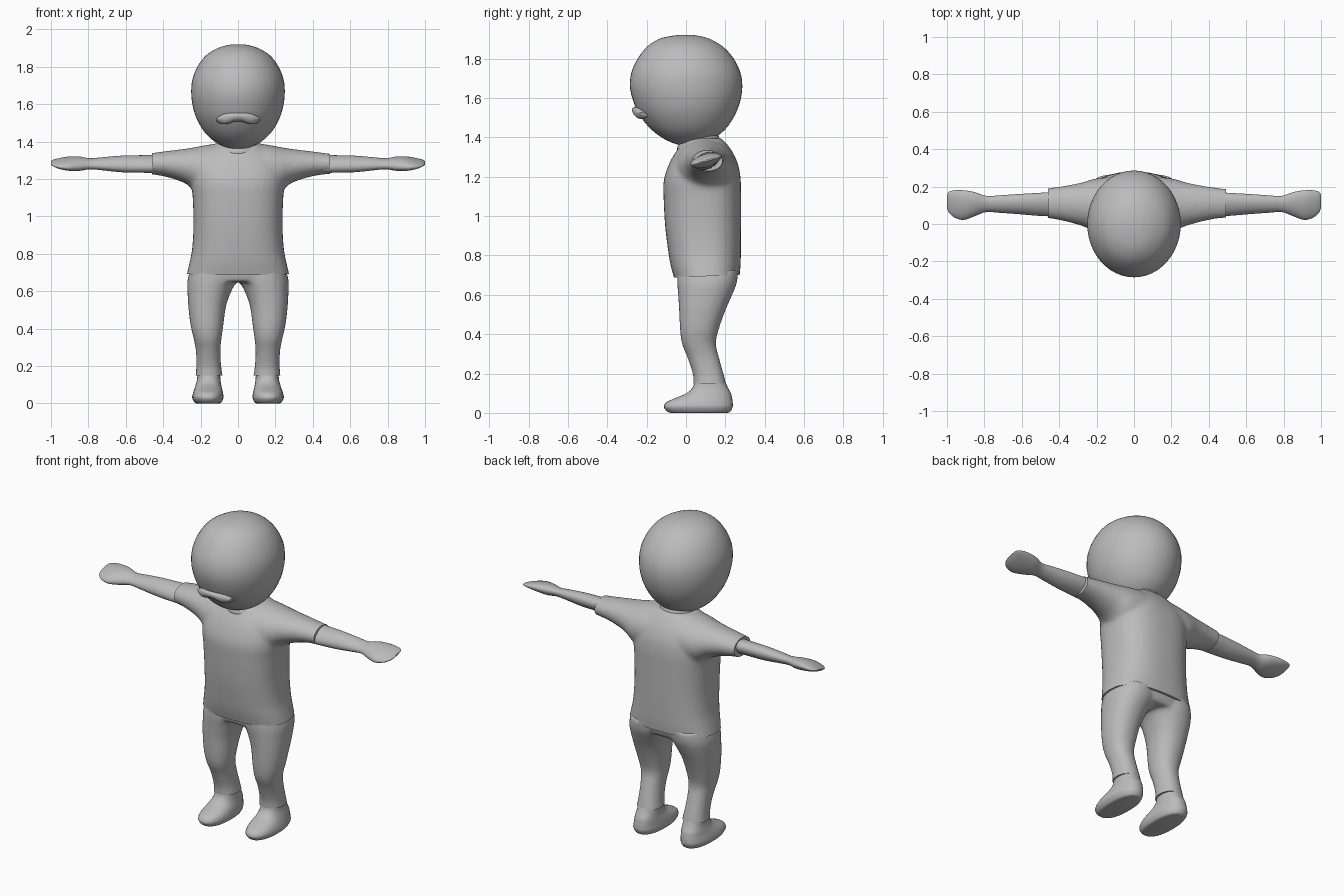
import bpy, bmesh, math
from mathutils import Vector

grey = bpy.data.materials.new("plain grey")
grey.diffuse_color = (0.5, 0.5, 0.5, 1)


def spline(rows, steps):
    """Catmull-Rom interpolation through the section rows."""
    out = []
    for i in range(len(rows) - 1):
        p = [rows[max(i - 1, 0)], rows[i], rows[i + 1], rows[min(i + 2, len(rows) - 1)]]
        for k in range(steps):
            t = k / steps
            out.append([b + 0.5 * t * (c - a + t * (2 * a - 5 * b + 4 * c - d + t * (3 * (b - c) + d - a)))
                        for a, b, c, d in zip(*p)])
    return out + [list(rows[-1])]


def loft(bm, rows, axis="z", sign=1, power=2.0, roll=0.0, n=32, steps=4):
    """Rows are (position, low a, high a, low b, high b): a,b = x,y for axis z and y,z for axis x."""
    rings = []
    for t, a0, a1, b0, b1 in spline(rows, steps):
        ring = []
        for k in range(n):
            ang = 2 * math.pi * k / n
            c, s = math.cos(ang), math.sin(ang)
            u = math.copysign(abs(c) ** (2 / power), c) * (a1 - a0) / 2
            v = math.copysign(abs(s) ** (2 / power), s) * (b1 - b0) / 2
            v += u * math.tan(roll)
            a, b = (a0 + a1) / 2 + u, (b0 + b1) / 2 + v
            ring.append(bm.verts.new((sign * a, b, t) if axis == "z" else (sign * t, a, b)))
        rings.append(ring)
    faces = [bm.faces.new(rings[0]), bm.faces.new(rings[-1][::-1])]
    for r, q in zip(rings, rings[1:]):
        for k in range(n):
            faces.append(bm.faces.new((r[k], q[k], q[(k + 1) % n], r[(k + 1) % n])))
    bmesh.ops.recalc_face_normals(bm, faces=faces)


def finish(bm, name):
    me = bpy.data.meshes.new(name)
    bm.to_mesh(me)
    bm.free()
    ob = bpy.data.objects.new(name, me)
    bpy.context.collection.objects.link(ob)
    me.materials.append(grey)
    bpy.ops.object.select_all(action="DESELECT")
    ob.select_set(True)
    bpy.context.view_layer.objects.active = ob
    bpy.ops.object.shade_smooth_by_angle(angle=math.radians(45))
    return ob


def part(name, rows, **kw):
    bm = bmesh.new()
    loft(bm, rows, **kw)
    return finish(bm, name)


def fuse(bm, name, cuts, smooth=6):
    """Melt overlapping lofts into one skin, then trim it with planes for crisp hems."""
    ob = finish(bm, name + "_blend")
    m = ob.modifiers.new("melt", "REMESH")
    m.mode, m.voxel_size = "VOXEL", 0.012
    m = ob.modifiers.new("soften", "SMOOTH")
    m.factor, m.iterations = 0.5, smooth
    out = bmesh.new()
    out.from_object(ob, bpy.context.evaluated_depsgraph_get())
    bpy.data.objects.remove(ob)
    for co, no in cuts:
        geom = out.verts[:] + out.edges[:] + out.faces[:]
        cut = bmesh.ops.bisect_plane(out, geom=geom, plane_co=co, plane_no=Vector(no), clear_outer=True)
        edges = [e for e in cut["geom_cut"] if isinstance(e, bmesh.types.BMEdge)]
        bmesh.ops.holes_fill(out, edges=edges, sides=0)
    return finish(out, name)


# Head: egg with the chin set slightly forward
part("head", [
    (1.362, -.02, .02, -.02, .03), (1.368, -.06, .06, -.06, .08), (1.40, -.125, .125, -.125, .15),
    (1.45, -.178, .178, -.187, .208), (1.52, -.22, .22, -.24, .252), (1.59, -.242, .242, -.27, .277),
    (1.66, -.25, .25, -.285, .286), (1.73, -.244, .244, -.277, .276), (1.80, -.217, .217, -.245, .242),
    (1.86, -.172, .172, -.198, .188), (1.90, -.108, .108, -.135, .12), (1.917, -.05, .05, -.06, .055),
    (1.92, -.008, .008, -.01, .01)], n=48)

# Neck
part("neck", [(1.27, -.11, .11, -.03, .19), (1.34, -.115, .115, -.045, .185),
              (1.37, -.11, .11, -.032, .18), (1.41, -.10, .10, -.01, .165)])

# Moustache: curved bar with drooping lobes, following the face
stache = [(x, y - .022, y + .025, lo, hi) for x, y, lo, hi in (
    (.115, -.212, 1.514, 1.522), (.105, -.220, 1.503, 1.532), (.08, -.235, 1.494, 1.545),
    (.05, -.246, 1.498, 1.551), (.02, -.252, 1.508, 1.552))]
part("moustache", [(-r[0], *r[1:]) for r in stache] + stache[::-1],
     axis="x", roll=math.radians(-18), n=20)

# Shirt: torso and two sleeves melted together
bm = bmesh.new()
loft(bm, [
    (.64, -.285, .285, -.05, .27), (.69, -.274, .274, -.062, .272), (.75, -.26, .26, -.078, .277),
    (.82, -.246, .246, -.09, .279), (.95, -.238, .238, -.106, .28), (1.10, -.242, .242, -.114, .28),
    (1.18, -.25, .25, -.113, .278), (1.25, -.245, .245, -.092, .268), (1.31, -.21, .21, -.062, .245),
    (1.36, -.16, .16, -.025, .212), (1.395, -.11, .11, .01, .18)], power=2.5, n=48)
sleeve = [(.05, -.06, .255, 1.10, 1.395), (.15, -.055, .25, 1.11, 1.385), (.22, -.035, .24, 1.13, 1.372),
          (.28, -.01, .222, 1.175, 1.362), (.36, .012, .206, 1.205, 1.352),
          (.44, .028, .194, 1.222, 1.342), (.53, .036, .184, 1.23, 1.33)]
for s in (1, -1):
    loft(bm, sleeve, axis="x", sign=s)
fuse(bm, "shirt", [((0, 0, .69), (0, .04, -1)), ((.493, 0, 0), (1, 0, 0)), ((-.46, 0, 0), (-1, 0, 0))])

# Trousers: hips and two legs melted together, trimmed at the cuffs
bm = bmesh.new()
loft(bm, [(.65, -.25, .25, -.035, .24), (.69, -.26, .26, -.045, .258),
          (.74, -.25, .25, -.045, .265)], power=2.5, n=48)
for s in (1, -1):
    loft(bm, [
        (.11, .08, .23, .04, .208), (.15, .083, .227, .038, .203), (.20, .09, .223, .034, .19),
        (.28, .094, .225, .008, .168), (.35, .088, .238, -.02, .152), (.42, .078, .254, -.03, .165),
        (.52, .064, .266, -.035, .20), (.60, .036, .27, -.04, .235), (.66, .006, .27, -.045, .258),
        (.72, .005, .255, -.045, .265)], sign=s, power=2.2)
fuse(bm, "trousers", [((0, 0, .15), (0, 0, -1))], smooth=4)

for s, side in ((1, "left"), (-1, "right")):
    # Forearm and hand in one taper
    part(side + "_arm_and_hand", [
        (.40, .04, .172, 1.235, 1.326), (.50, .043, .167, 1.236, 1.325), (.62, .053, .16, 1.238, 1.323),
        (.72, .06, .153, 1.248, 1.315), (.79, .064, .15, 1.254, 1.309), (.85, .042, .17, 1.247, 1.317),
        (.91, .022, .18, 1.25, 1.314), (.96, .035, .18, 1.262, 1.304), (.99, .062, .172, 1.275, 1.296),
        (1.0, .09, .155, 1.283, 1.29)], axis="x", sign=s, roll=math.radians(14))
    # Shoe: long low toe rising to the ankle
    part(side + "_shoe", [
        (0, .10, .22, -.075, .21), (.006, .088, .232, -.095, .225), (.03, .078, .245, -.112, .237),
        (.055, .08, .241, -.098, .237), (.075, .084, .234, -.055, .234), (.10, .09, .226, .002, .228),
        (.13, .094, .219, .034, .212), (.17, .096, .216, .045, .195)], sign=s, power=2.3)
